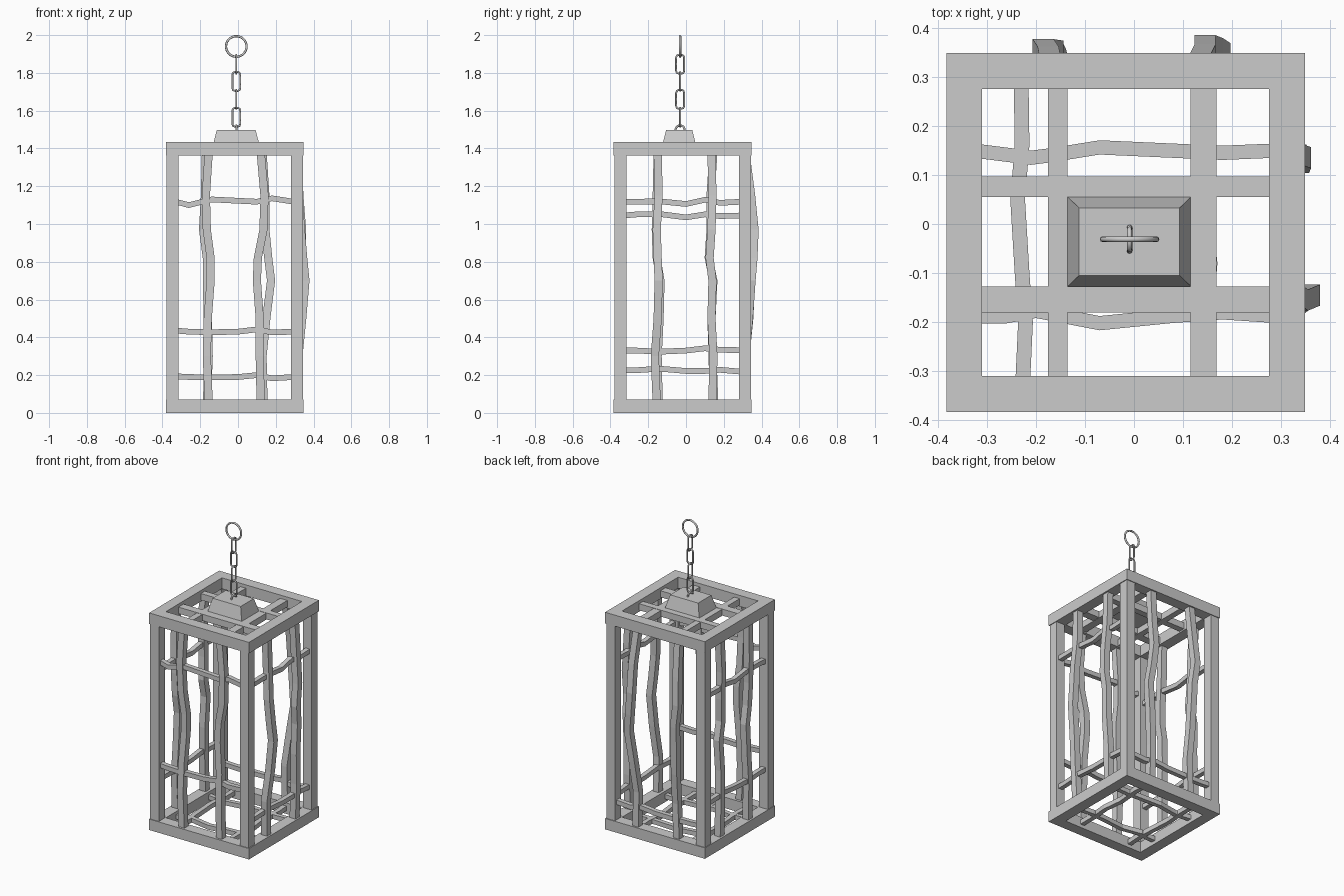
import bpy, bmesh, math
from mathutils import Vector

if "Cube" in bpy.data.objects:
    bpy.data.objects.remove(bpy.data.objects["Cube"])

C = -0.017  # centre of the cage in x and y
LO, HI = -0.315, 0.28  # inner span between posts


def finish(bm, name):
    bmesh.ops.recalc_face_normals(bm, faces=bm.faces)
    me = bpy.data.meshes.new(name)
    bm.to_mesh(me)
    bm.free()
    ob = bpy.data.objects.new(name, me)
    bpy.context.collection.objects.link(ob)
    return ob


def loft(name, rings, closed=False):
    """Skin a list of equal-sized point rings."""
    bm = bmesh.new()
    vs = [[bm.verts.new(p) for p in r] for r in rings]
    n = len(vs[0])
    pairs = list(zip(vs, vs[1:])) + ([(vs[-1], vs[0])] if closed else [])
    for a, b in pairs:
        for i in range(n):
            j = (i + 1) % n
            bm.faces.new((a[i], a[j], b[j], b[i]))
    if not closed:
        bm.faces.new(vs[0][::-1])
        bm.faces.new(vs[-1])
    return finish(bm, name)


def rect(x0, x1, y0, y1, z):
    return [(x0, y0, z), (x1, y0, z), (x1, y1, z), (x0, y1, z)]


def box(name, x0, x1, y0, y1, z0, z1):
    return loft(name, [rect(x0, x1, y0, y1, z0), rect(x0, x1, y0, y1, z1)])


def wavy(name, axis, pts, w):
    """Square bar running along an axis through the given points."""
    u, v = [Vector(e) for i, e in enumerate(((1, 0, 0), (0, 1, 0), (0, 0, 1))) if i != axis]
    h = w / 2
    return loft(name, [[Vector(p) + u * a + v * b for a, b in
                        ((-h, -h), (h, -h), (h, h), (-h, h))] for p in pts])


def frame(name, z0, z1):
    o, i = (-0.382, 0.348, -0.383, 0.348), (-0.31, 0.275, -0.31, 0.275)
    corners = zip(rect(*o, 0), rect(*i, 0))
    rings = [[(a[0], a[1], z0), (b[0], b[1], z0), (b[0], b[1], z1), (a[0], a[1], z1)]
             for a, b in corners]
    return loft(name, rings, closed=True)


def link(name, x, y, z, half_w, half_h, turn, r=0.006, n=24, chamfer=None):
    """Chain link or ring: round wire along a closed outline."""
    if chamfer:
        c = chamfer
        out = []
        for sx, sz, a0 in ((1, 1, 0), (-1, 1, 90), (-1, -1, 180), (1, -1, 270)):
            for k in (0, 45, 90):
                a = math.radians(a0 + k)
                out.append((sx * (half_w - c) + c * math.cos(a), sz * (half_h - c) + c * math.sin(a)))
    else:
        out = [(half_w * math.cos(2 * math.pi * k / n), half_h * math.sin(2 * math.pi * k / n))
               for k in range(n)]
    rings = []
    m = len(out)
    for k, (a, b) in enumerate(out):
        t = Vector(out[(k + 1) % m]) - Vector(out[k - 1])
        nx, nz = t.y / t.length, -t.x / t.length
        ring = []
        for s in range(8):
            q = 2 * math.pi * s / 8
            px, pd, pz = a + nx * r * math.cos(q), r * math.sin(q), b + nz * r * math.cos(q)
            ring.append((x + pd, y + px, z + pz) if turn else (x + px, y + pd, z + pz))
        rings.append(ring)
    ob = loft(name, rings, closed=True)
    for p in ob.data.polygons:
        p.use_smooth = True
    return ob


# Top and bottom frames with corner posts
frame("bottom_frame", 0, 0.072)
frame("top_frame", 1.362, 1.435)
for x0 in (-0.378, 0.28):
    for y0 in (-0.378, 0.28):
        box("corner_post", x0, x0 + 0.063, y0, y0 + 0.063, 0.06, 1.38)

# Straight roof lattice
for a, b in ((0.055, 0.097), (-0.18, -0.127)):
    box("roof_bar_across", -0.33, 0.3, a, b, 1.372, 1.415)
for a, b in ((-0.175, -0.135), (0.115, 0.168)):
    box("roof_bar_along", a, b, -0.33, 0.3, 1.37, 1.413)

# Tapered cap that holds the chain
loft("chain_cap", [rect(-0.135, 0.116, -0.127, 0.055, 1.41),
                   rect(-0.112, 0.093, -0.105, 0.033, 1.498)])

# Upright bent bars: (along face, depth) at each height
Z = (0.05, 0.3, 0.5, 0.7, 0.82, 0.97, 1.15, 1.38)
IN, OUT = -0.348, 0.315
straight = (0, 0, 0.005, 0.01, 0.01, 0.005, 0, 0)
uprights = {
    "front_bar_left": ("y", IN, (-.155, -.165, -.16, -.145, -.145, -.165, -.17, -.155), straight),
    "front_bar_right": ("y", IN, (.12, .115, .115, .1, .105, .135, .14, .12), straight),
    "back_bar_left": ("y", OUT, (-.165, -.155, -.16, -.165, -.165, -.185, -.175, -.17),
                      (0, 0, .02, .03, .037, .04, .025, 0)),
    "back_bar_right": ("y", OUT, (.135, .13, .15, .175, .16, .145, .145, .13),
                       (0, 0, .018, .032, .042, .048, .03, 0)),
    "right_bar_front": ("x", OUT, (-.155, -.165, -.15, -.145, -.15, -.155, -.145, -.15),
                        (0, .005, .025, .042, .03, .018, .005, 0)),
    "right_bar_back": ("x", OUT, (.14, .145, .135, .14, .125, .135, .14, .135),
                       (0, .005, .01, .015, .02, .024, .01, 0)),
    "left_bar_front": ("x", IN, (-.145, -.15, -.14, -.135, -.155, -.16, -.155, -.15), straight),
    "left_bar_back": ("x", IN, (.15, .14, .135, .145, .12, .13, .13, .145), straight),
}
for name, (face, depth, side, bulge) in uprights.items():
    pts = [(s, depth + b, z) if face == "y" else (depth + b, s, z)
           for s, b, z in zip(side, bulge, Z)]
    wavy(name, 2, pts, 0.043)

# Thin horizontal bent rails on the four faces
T = (-0.33, -0.26, -0.14, 0.0, 0.1, 0.18, 0.295)
rails = {
    "front_rail_upper": ("y", -.346, 1.118, (0, -.018, .012, .005, 0, .018, 0)),
    "front_rail_lower": ("y", -.346, .43, (.006, 0, -.003, 0, .012, -.004, 0)),
    "back_rail_lower": ("y", .312, .19, (.004, 0, -.002, 0, .01, -.007, 0)),
    "right_rail_upper": ("x", .312, 1.118, (0, 0, .002, -.012, .01, -.006, 0)),
    "right_rail_lower": ("x", .312, .222, (.004, .004, .012, 0, 0, .006, -.004)),
    "left_rail_upper": ("x", -.346, 1.045, (0, .006, .008, -.01, .006, -.003, 0)),
    "left_rail_lower": ("x", -.346, .33, (0, 0, -.006, 0, .012, .004, .002)),
}
for name, (face, depth, z, wave) in rails.items():
    pts = [(t, depth, z + w) if face == "y" else (depth, t, z + w) for t, w in zip(T, wave)]
    wavy(name, 0 if face == "y" else 1, pts, 0.03)

# Bent floor lattice
FZ = 0.037
floor_x = (((-.33, .15), (-.21, .135), (-.17, .14), (-.07, .156), (.11, .148), (.18, .145), (.3, .15)),
           ((-.33, -.188), (-.26, -.188), (-.2, -.177), (-.07, -.202), (.08, -.187), (.18, -.18), (.3, -.188)))
floor_y = (((-.33, -.227), (-.2, -.221), (-.1, -.228), (.05, -.237), (.16, -.228), (.3, -.23)),
           ((-.33, .145), (-.2, .145), (-.08, .155), (.05, .14), (.2, .153), (.3, .145)))
for p in floor_x:
    wavy("floor_bar_across", 0, [(x, y, FZ) for x, y in p], 0.029)
for p in floor_y:
    wavy("floor_bar_along", 1, [(x, y, FZ) for y, x in p], 0.03)

# Hanging chain and ring
cx, cy = -0.009, -0.031
link("cap_loop", cx, cy, 1.498, 0.024, 0.024, True, r=0.0055)
for k, z in enumerate((1.565, 1.66, 1.755, 1.846)):
    link("chain_link", cx, cy, z, 0.021, 0.05, k % 2 == 1, r=0.005, chamfer=0.014)
link("hanging_ring", cx, cy, 1.94, 0.0545, 0.0545, False, r=0.006, n=32)
